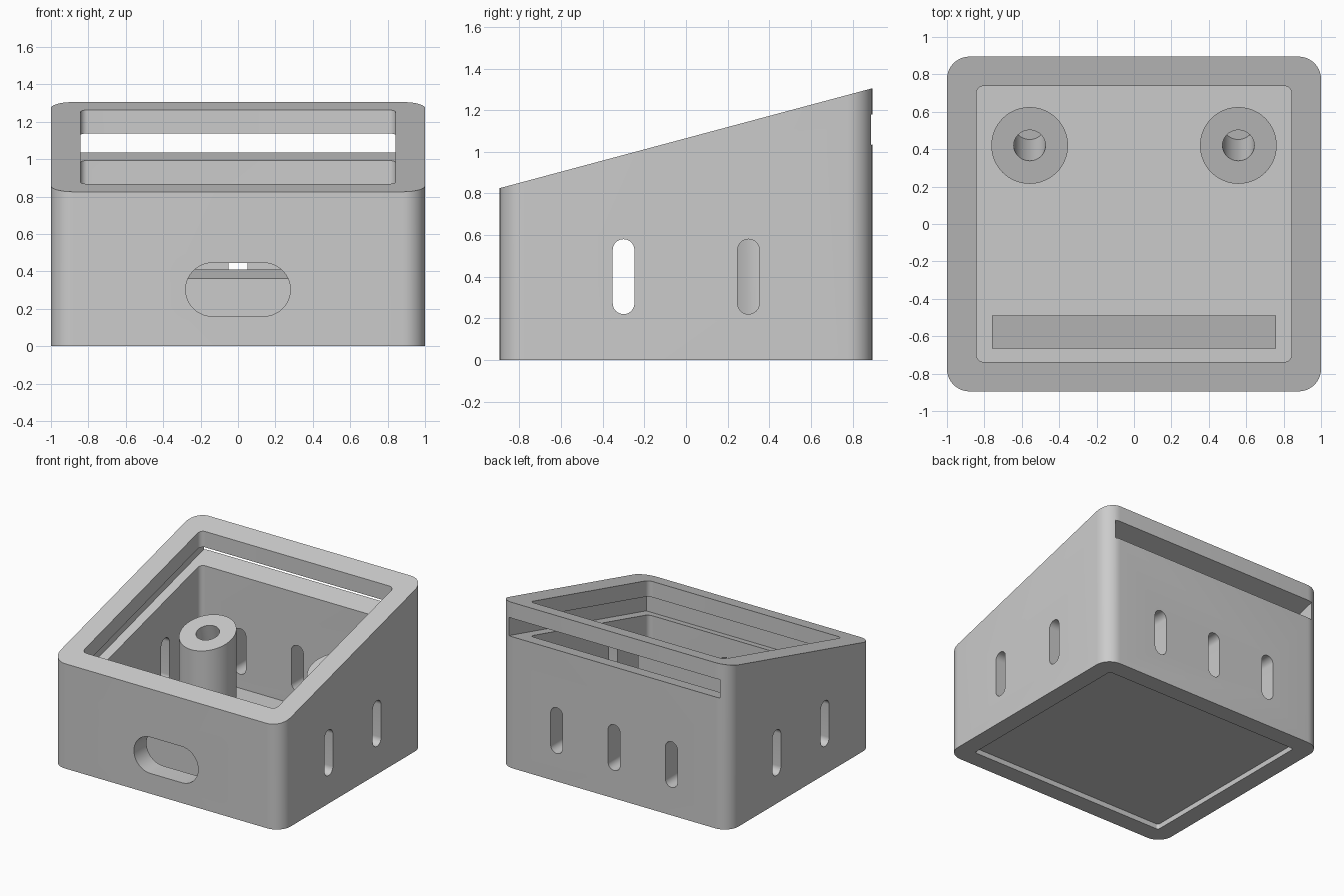
import bpy, bmesh, math
from mathutils import Matrix, Vector

if "Cube" in bpy.data.objects:
    bpy.data.objects.remove(bpy.data.objects["Cube"])

SLOPE = math.tan(math.radians(15))
HX, HY, WALL, FLOOR = 1.0, 0.895, 0.157, 0.11

grey = bpy.data.materials.new("plain grey")
grey.diffuse_color = (0.6, 0.6, 0.6, 1)
grey.use_nodes = True
grey.node_tree.nodes["Principled BSDF"].inputs["Base Color"].default_value = grey.diffuse_color


def deck(offset):
    """Plane parallel to the slanted top, shifted vertically."""
    return lambda y: 1.065 + SLOPE * y + offset


def flat(z):
    return lambda y: z


def rounded(x0, x1, y0, y1, r, n=10):
    """Rounded rectangle outline, counter-clockwise."""
    pts = []
    for k, (cx, cy) in enumerate([(x1 - r, y1 - r), (x0 + r, y1 - r),
                                  (x0 + r, y0 + r), (x1 - r, y0 + r)]):
        for i in range(n + 1):
            a = math.pi / 2 * (k + i / n)
            p = (cx + r * math.cos(a), cy + r * math.sin(a))
            if not pts or math.dist(p, pts[-1]) > 1e-5:
                pts.append(p)
    if math.dist(pts[0], pts[-1]) < 1e-5:
        pts.pop()
    return pts


def box_outline(x0, x1, y0, y1):
    return [(x1, y1), (x0, y1), (x0, y0), (x1, y0)]


def circle(cx, cy, r, n=64):
    return [(cx + r * math.cos(2 * math.pi * i / n),
             cy + r * math.sin(2 * math.pi * i / n)) for i in range(n)]


def prism(name, outline, low, high, matrix=None):
    """Upright prism whose ends follow the given height functions."""
    bm = bmesh.new()
    bot = [bm.verts.new((x, y, low(y))) for x, y in outline]
    top = [bm.verts.new((x, y, high(y))) for x, y in outline]
    bm.faces.new(bot[::-1])
    bm.faces.new(top)
    n = len(outline)
    for i in range(n):
        j = (i + 1) % n
        bm.faces.new((bot[i], bot[j], top[j], top[i]))
    if matrix:
        bm.transform(matrix)
    bmesh.ops.recalc_face_normals(bm, faces=bm.faces)
    mesh = bpy.data.meshes.new(name)
    bm.to_mesh(mesh)
    bm.free()
    mesh.materials.append(grey)
    ob = bpy.data.objects.new(name, mesh)
    bpy.context.collection.objects.link(ob)
    return ob


def cut(target, cutter):
    cutter.hide_render = True
    mod = target.modifiers.new("cut", 'BOOLEAN')
    mod.operation, mod.solver, mod.object = 'DIFFERENCE', 'EXACT', cutter
    bpy.context.view_layer.objects.active = target
    bpy.ops.object.modifier_apply(modifier=mod.name)
    bpy.data.objects.remove(cutter)


def smooth(ob):
    bpy.ops.object.select_all(action='DESELECT')
    ob.select_set(True)
    bpy.context.view_layer.objects.active = ob
    bpy.ops.object.shade_smooth_by_angle(angle=math.radians(30))


# Case with slanted top
case = prism("case", rounded(-HX, HX, -HY, HY, 0.12), flat(0), deck(0))
ix, iy = HX - WALL, HY - WALL
cut(case, prism("cavity", rounded(-ix, ix, -iy, iy, 0.04), flat(FLOOR), deck(0.4)))
# Panel groove, open through the back wall
cut(case, prism("groove", box_outline(-0.92, 0.92, -0.82, 1.1), deck(-0.27), deck(-0.125)))
# Shallow recess under the floor
rx, ry = HX - 0.14, HY - 0.14
cut(case, prism("recess", rounded(-rx, rx, -ry, ry, 0.02), flat(-0.2), flat(0.04)))

# Wall openings: outlines drawn in (across, up), extruded through one wall
to_y = Matrix.Rotation(math.pi / 2, 4, 'X')       # outline y -> z, depth -> -y
to_x = Matrix.Rotation(math.pi / 2, 4, 'Z') @ to_y  # outline x -> y, depth -> +x


def vent(c):
    return rounded(c - 0.052, c + 0.052, 0.22, 0.58, 0.052)


cut(case, prism("cable_hole", rounded(-0.28, 0.28, 0.16, 0.445, 0.1425),
                flat(0.7), flat(1.1), to_y))
for c in (-0.5, 0, 0.5):
    cut(case, prism("back_vent", vent(c), flat(-1.1), flat(-0.7), to_y))
for c in (-0.3, 0.3):
    for lo in (0.8, -1.2):
        cut(case, prism("side_vent", vent(c), flat(lo), flat(lo + 0.4), to_x))
smooth(case)

# Support bar behind the front wall
prism("support_bar", box_outline(-0.76, 0.76, -0.665, -0.49), flat(FLOOR - 0.02), deck(-0.525))

# Screw posts with blind holes square to the slant
for side, name in ((-1, "left_post"), (1, "right_post")):
    cx, cy = side * 0.558, 0.42
    post = prism(name, circle(cx, cy, 0.205), flat(FLOOR - 0.02), deck(-0.525))
    tilt = (Matrix.Translation(Vector((cx, cy, deck(-0.525)(cy))))
            @ Matrix.Rotation(math.radians(15), 4, 'X'))
    cut(post, prism("screw_hole", circle(0, 0, 0.085, 48), flat(-0.44), flat(0.2), tilt))
    smooth(post)
